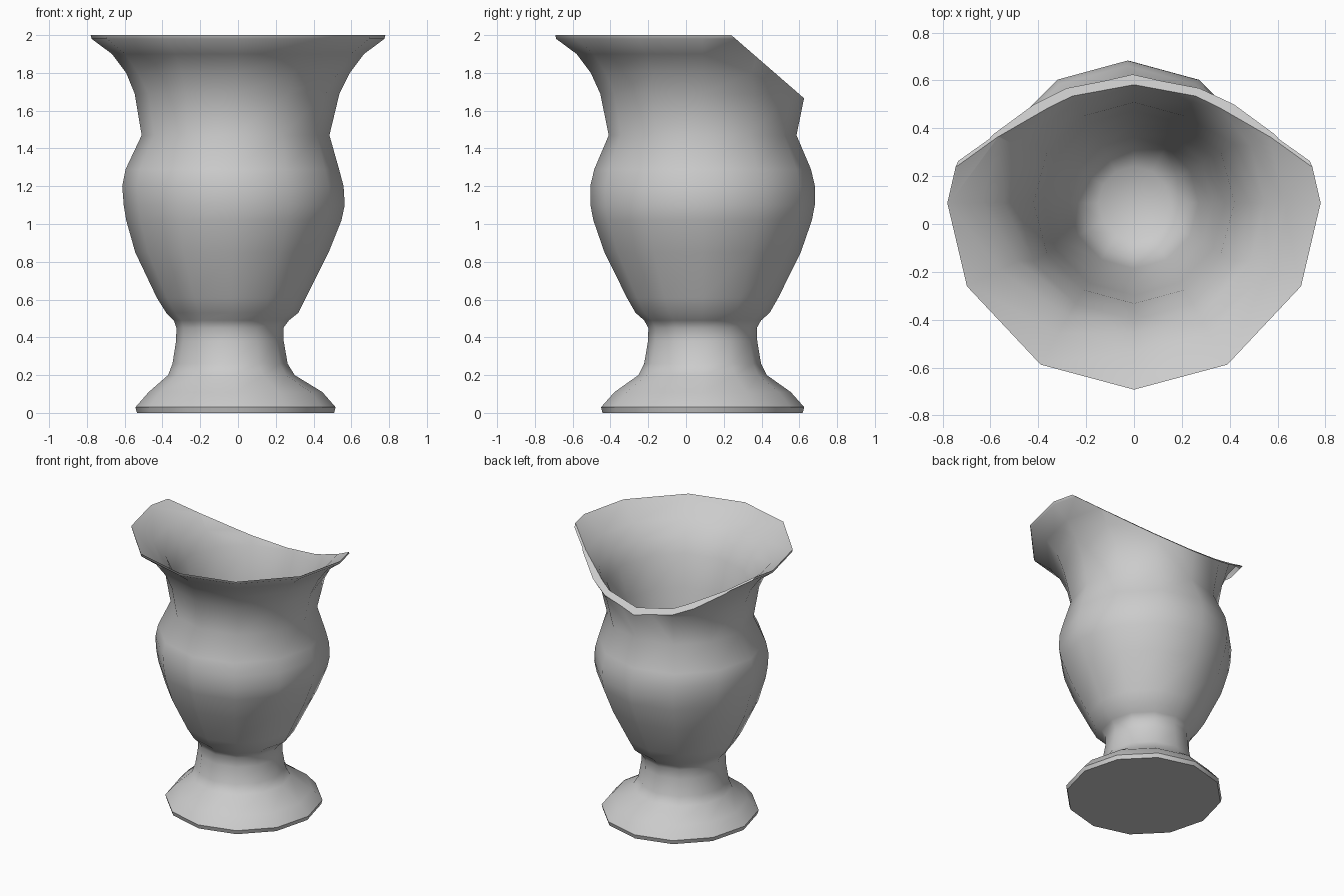
import bpy, bmesh, math
from mathutils import Vector

if "Cube" in bpy.data.objects:
    bpy.data.objects.remove(bpy.data.objects["Cube"])

SIDES = 12
CY = 0.088

# outer profile from foot to lip: (radius, z, x offset of ring)
outer = [
    (0.522, 0.0, -0.013), (0.53, 0.03, -0.013), (0.46, 0.11, -0.013),
    (0.335, 0.20, -0.035), (0.305, 0.26, -0.042), (0.285, 0.38, -0.043),
    (0.283, 0.45, -0.043), (0.305, 0.49, -0.035), (0.35, 0.53, -0.03),
    (0.395, 0.61, -0.035), (0.512, 0.85, -0.032), (0.57, 1.02, -0.022),
    (0.585, 1.10, -0.02), (0.586, 1.20, -0.027), (0.565, 1.29, -0.03),
    (0.497, 1.47, -0.013), (0.542, 1.69, -0.005), (0.592, 1.80, 0.0),
    (0.667, 1.90, 0.0), (0.775, 1.98, 0.0), (0.78, 2.0, 0.0),
]
# inner profile from lip down to the bottom of the bowl
inner = [
    (0.77, 1.995, 0.0), (0.63, 1.89, 0.0), (0.545, 1.80, 0.0),
    (0.487, 1.69, 0.0), (0.42, 1.47, 0.0), (0.38, 1.20, 0.0),
    (0.33, 0.95, 0.0), (0.27, 0.70, 0.0), (0.23, 0.56, 0.0),
    (0.15, 0.50, 0.0),
]

bm = bmesh.new()


def ring(r, z, cx):
    verts = []
    sy = 1.015 if z < 1.3 else 1.0
    for i in range(SIDES):
        a = 2 * math.pi * i / SIDES
        # flared lip corners sit slightly closer to the side corners
        if z > 1.75:
            a += math.radians({1: -4, 5: 4, 7: -3.5, 11: 3.5}.get(i, 0))
        verts.append(bm.verts.new((cx + r * math.cos(a),
                                   CY + sy * r * math.sin(a), z)))
    return verts


# vase walls
rings = [ring(*p) for p in outer + inner]
for a, b in zip(rings, rings[1:]):
    for i in range(SIDES):
        j = (i + 1) % SIDES
        bm.faces.new((a[i], a[j], b[j], b[i]))

# underside and bowl floor
bm.faces.new(list(reversed(rings[0])))
floor = bm.verts.new((0, CY, 0.48))
for i in range(SIDES):
    bm.faces.new((rings[-1][i], rings[-1][(i + 1) % SIDES], floor))

# slanted cut across the back of the lip
bmesh.ops.bisect_plane(
    bm, geom=bm.verts[:] + bm.edges[:] + bm.faces[:],
    plane_co=Vector((0, 0.24, 2.0)), plane_no=Vector((0, 0.33, 0.38)),
    clear_outer=True)
edges = [e for e in bm.edges if e.is_boundary]
# straighten the cut edge, keeping it in the cutting plane
for v in {v for e in edges for v in e.verts}:
    push = 0.03 * max(0, 1 - abs(abs(v.co.x) - 0.42) / 0.14)
    v.co.y += push
    v.co.z -= push * 0.33 / 0.38
filled = bmesh.ops.holes_fill(bm, edges=edges, sides=0)
bmesh.ops.triangulate(bm, faces=filled["faces"])
bmesh.ops.recalc_face_normals(bm, faces=bm.faces[:])

mesh = bpy.data.meshes.new("vase")
bm.to_mesh(mesh)
bm.free()
vase = bpy.data.objects.new("vase", mesh)
bpy.context.collection.objects.link(vase)
bpy.context.view_layer.objects.active = vase
vase.select_set(True)
bpy.ops.object.shade_smooth_by_angle(angle=math.radians(40))
